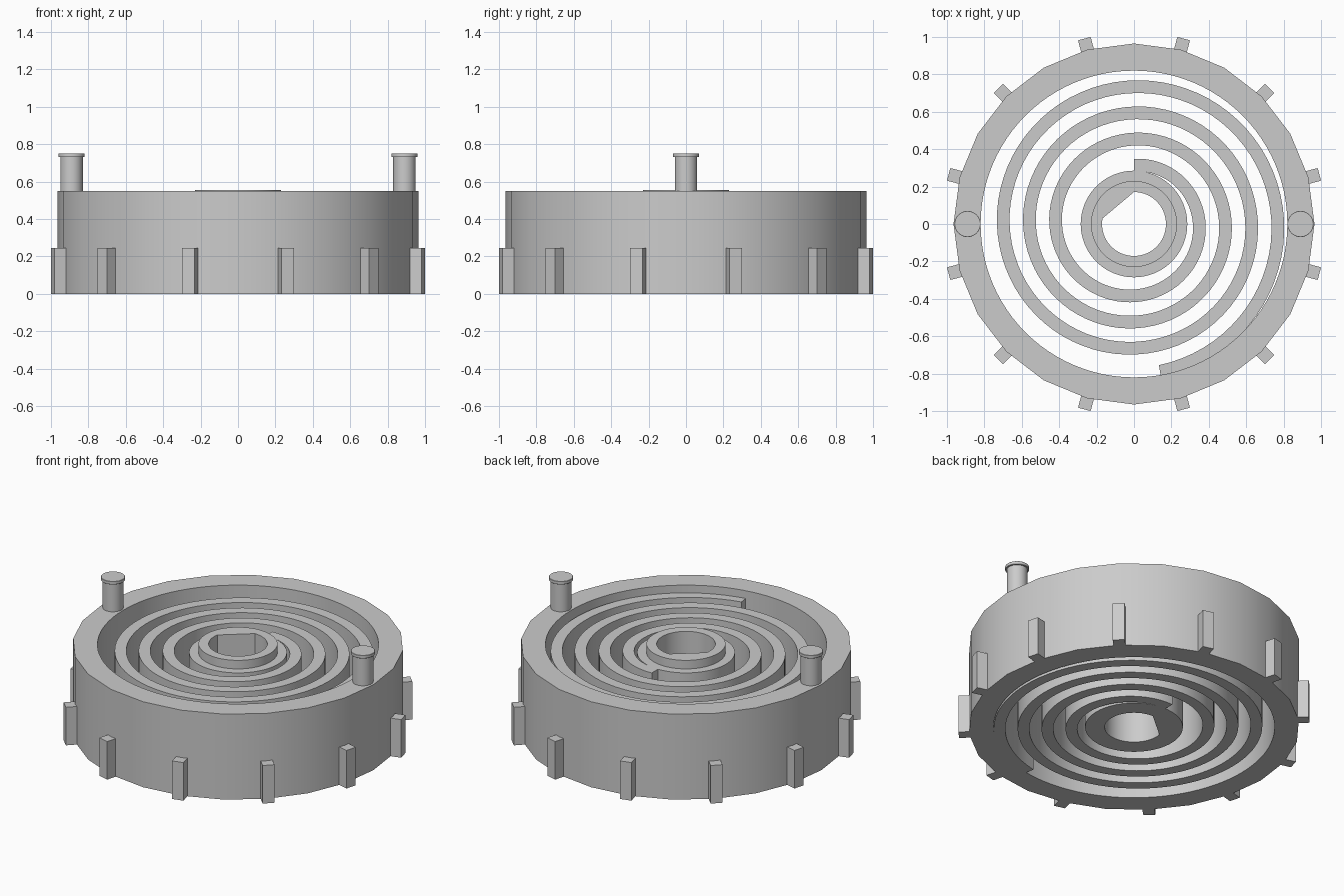
import bpy, bmesh
from math import sin, cos, pi, radians, tau

if "Cube" in bpy.data.objects:
    bpy.data.objects.remove(bpy.data.objects["Cube"])

grey = bpy.data.materials.new("plain grey")
grey.use_nodes = True
grey.diffuse_color = (0.6, 0.6, 0.6, 1)
grey.node_tree.nodes["Principled BSDF"].inputs["Base Color"].default_value = (0.6, 0.6, 0.6, 1)


def circle(r, sides, x=0.0):
    return [(x + r * cos(tau * i / sides), r * sin(tau * i / sides)) for i in range(sides)]


def finish(obj):
    """Give the part its colour and smooth its rounded walls."""
    obj.data.materials.clear()
    obj.data.materials.append(grey)
    bpy.ops.object.select_all(action='DESELECT')
    obj.select_set(True)
    bpy.context.view_layer.objects.active = obj
    bpy.ops.object.shade_smooth_by_angle(angle=radians(30))
    return obj


def extrude_profile(name, loops, z0, z1):
    """Fill the flat loops (inner loops become holes) and extrude from z0 to z1."""
    curve = bpy.data.curves.new(name + "_profile", 'CURVE')
    curve.dimensions = '2D'
    curve.fill_mode = 'BOTH'
    curve.extrude = (z1 - z0) / 2
    for loop in loops:
        spline = curve.splines.new('POLY')
        spline.points.add(len(loop) - 1)
        for point, (x, y) in zip(spline.points, loop):
            point.co = (x, y, 0, 1)
        spline.use_cyclic_u = True
    helper = bpy.data.objects.new(name + "_helper", curve)
    bpy.context.collection.objects.link(helper)
    depsgraph = bpy.context.evaluated_depsgraph_get()
    mesh = bpy.data.meshes.new_from_object(helper.evaluated_get(depsgraph))
    bpy.data.objects.remove(helper)
    bm = bmesh.new()
    bm.from_mesh(mesh)
    bmesh.ops.remove_doubles(bm, verts=bm.verts, dist=0.0001)
    bmesh.ops.translate(bm, verts=bm.verts, vec=(0, 0, (z0 + z1) / 2))
    bmesh.ops.recalc_face_normals(bm, faces=bm.faces)
    bm.to_mesh(mesh)
    bm.free()
    mesh.name = name
    obj = bpy.data.objects.new(name, mesh)
    bpy.context.collection.objects.link(obj)
    return finish(obj)


# Outer housing: faceted outside, round inside
extrude_profile("housing_ring", [circle(0.965, 24), circle(0.82, 96)], 0, 0.55)

# Hub with a bore that has one flat side, and a raised collar
flat_start, flat_end = radians(170), radians(450)
bore = [(0.171 * cos(a), 0.171 * sin(a))
        for a in (flat_start + (flat_end - flat_start) * i / 56 for i in range(57))]
extrude_profile("hub", [circle(0.285, 72), bore], 0, 0.5)
extrude_profile("hub_collar", [circle(0.23, 72), bore], 0.5, 0.555)

# Spiral spring winding clockwise from the hub out to the housing
inner, outer = [], []
steps, sweep = 260, radians(1250)
for i in range(steps + 1):
    turn = sweep * i / steps
    angle = pi / 2 - turn
    r = 0.28 + 0.14 * turn / tau
    inner.append((r * cos(angle), r * sin(angle)))
    outer.append(((r + 0.068) * cos(angle), (r + 0.068) * sin(angle)))
extrude_profile("spiral_spring", [inner + outer[::-1]], 0, 0.5)

# Twelve teeth around the foot of the housing
for i in range(12):
    a = radians(15 + 30 * i)
    corners = [(0.93, -0.035), (1.026, -0.035), (1.026, 0.035), (0.93, 0.035)]
    tooth = [(r * cos(a) - s * sin(a), r * sin(a) + s * cos(a)) for r, s in corners]
    extrude_profile(f"tooth_{i + 1}", [tooth], 0, 0.245)

# Two capped posts on the rim
for side, x in (("left", 0.89), ("right", -0.89)):
    extrude_profile(side + "_post", [circle(0.06, 32, x)], 0.55, 0.73)
    cap = extrude_profile(side + "_post_cap", [circle(0.07, 32, x)], 0.73, 0.75)
    bevel = cap.modifiers.new("soft_edge", 'BEVEL')
    bevel.width = 0.005
    bevel.limit_method = 'ANGLE'
    bevel.segments = 1
